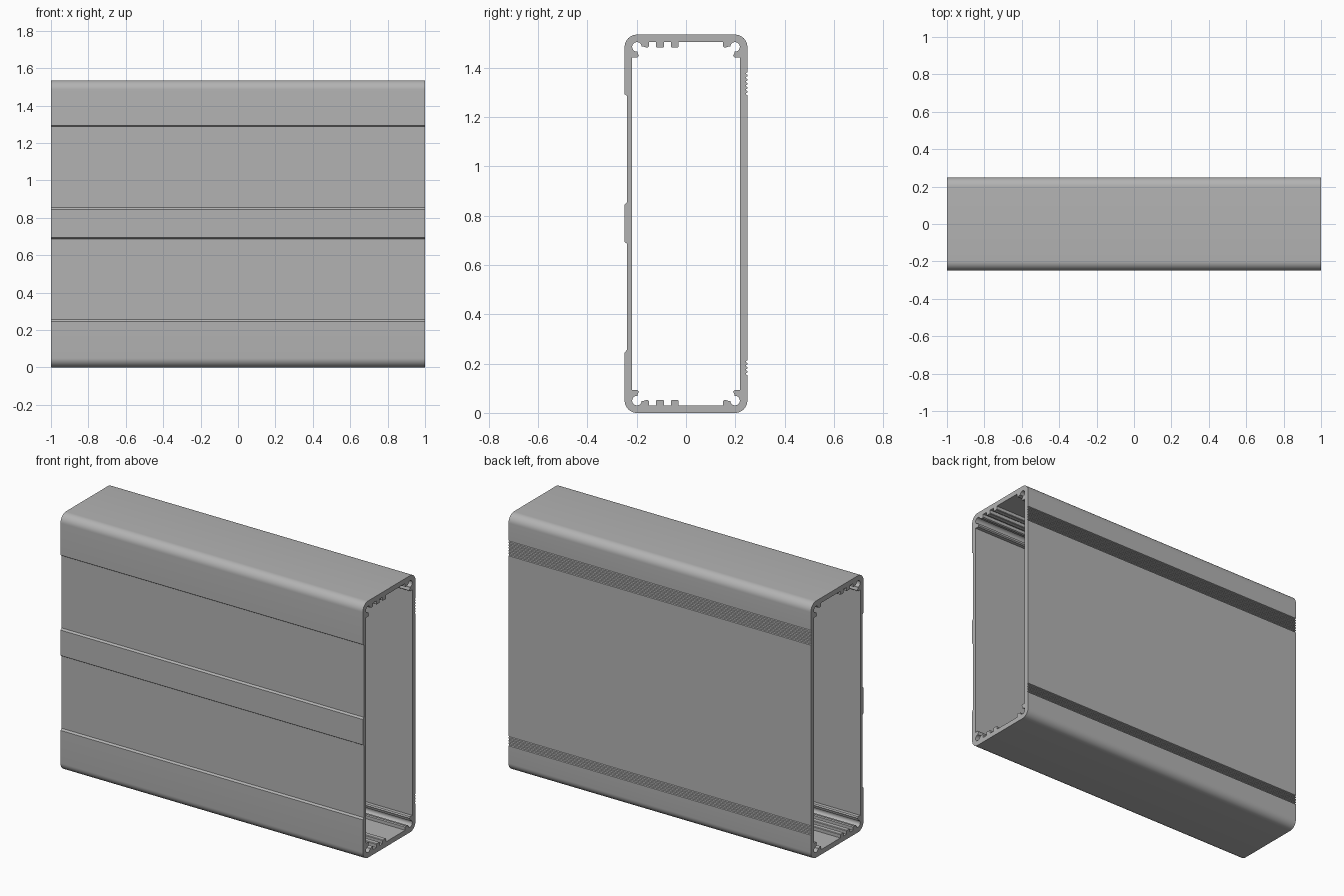
import bpy
import bmesh
from math import cos, sin, radians

HALF_LEN, HALF_W, HEIGHT = 1.0, 0.249, 1.535
RADIUS = 0.05
WALL = 0.03

cube = bpy.data.objects.get("Cube")
if cube:
    bpy.data.objects.remove(cube, do_unlink=True)


def arc(cy, cz, r, start, end, steps):
    """Points (y, z) along a circular arc, angles in degrees."""
    angles = [radians(start + (end - start) * i / steps) for i in range(steps + 1)]
    return [(cy + r * cos(a), cz + r * sin(a)) for a in angles]


def flip_y(points):
    return [(-y, z) for y, z in reversed(points)]


def flip_z(points):
    return [(y, HEIGHT - z) for y, z in reversed(points)]


# Outer outline: front wall with two shallow recessed bands
cy, cz = HALF_W - RADIUS, HEIGHT - RADIUS
outer = []
recess = 0.009
for low, high in ((0.25, 0.69), (0.85, 1.29)):
    outer += [(-HALF_W, low - 0.005), (-HALF_W + recess, low + 0.005),
              (-HALF_W + recess, high - 0.003), (-HALF_W, high + 0.003)]
outer += arc(-cy, cz, RADIUS, 180, 90, 10)
outer += arc(cy, cz, RADIUS, 90, 0, 10)

# Back wall with two groups of fine grip grooves
pitch = 0.0165
for top, count in ((1.382, 6), (0.213, 4)):
    for i in range(count):
        z = top - i * pitch
        outer += [(HALF_W, z), (HALF_W - 0.006, z - 0.003),
                  (HALF_W - 0.006, z - 0.007), (HALF_W, z - 0.01)]
outer += arc(cy, RADIUS, RADIUS, 0, -90, 10)
outer += arc(-cy, RADIUS, RADIUS, -90, -180, 10)

# Inner outline: open screw channel between two lugs in each corner
wall_y, roof = HALF_W - WALL, HEIGHT - WALL
corner = [(-wall_y, cz - 0.043), (-0.197, cz - 0.043), (-0.191, cz - 0.037),
          (-0.197, cz - 0.025)]
corner += arc(-cy, cz, 0.0195, -85, -355, 18)
corner += [(-0.175, cz + 0.002), (-0.158, cz - 0.003), (-0.151, cz + 0.001),
           (-0.151, roof)]

# Two guide ribs nearer the front
ribs = []
for left, right in ((-0.121, -0.089), (-0.061, -0.03)):
    low = roof - 0.022
    ribs += [(left, roof), (left, low + 0.003), (left + 0.003, low),
             (right - 0.003, low), (right, low + 0.003), (right, roof)]

upper = corner + ribs + flip_y(corner)
inner = upper + flip_z(upper)

# Extruded shell: fill the section between both outlines and sweep along x
bm = bmesh.new()
edges = []
for outline in (outer, inner):
    verts = [bm.verts.new((-HALF_LEN, y, z)) for y, z in outline]
    edges += [bm.edges.new((a, b)) for a, b in zip(verts, verts[1:] + verts[:1])]
bmesh.ops.triangle_fill(bm, edges=edges, use_beauty=True, use_dissolve=False)
swept = bmesh.ops.extrude_face_region(bm, geom=bm.faces[:], use_keep_orig=True)
moved = [g for g in swept["geom"] if isinstance(g, bmesh.types.BMVert)]
bmesh.ops.translate(bm, verts=moved, vec=(2 * HALF_LEN, 0, 0))
bmesh.ops.recalc_face_normals(bm, faces=bm.faces[:])

mesh = bpy.data.meshes.new("enclosure_shell")
bm.to_mesh(mesh)
bm.free()
shell = bpy.data.objects.new("enclosure_shell", mesh)
bpy.context.collection.objects.link(shell)

# Plain aluminium grey
grey = bpy.data.materials.new("aluminium_grey")
grey.use_nodes = True
colour = (0.45, 0.45, 0.45, 1)
grey.diffuse_color = colour
grey.node_tree.nodes["Principled BSDF"].inputs["Base Color"].default_value = colour
mesh.materials.append(grey)

# Smooth the rounded corners, keep the steps crisp
bpy.ops.object.select_all(action="DESELECT")
shell.select_set(True)
bpy.context.view_layer.objects.active = shell
bpy.ops.object.shade_smooth_by_angle(angle=radians(25))
